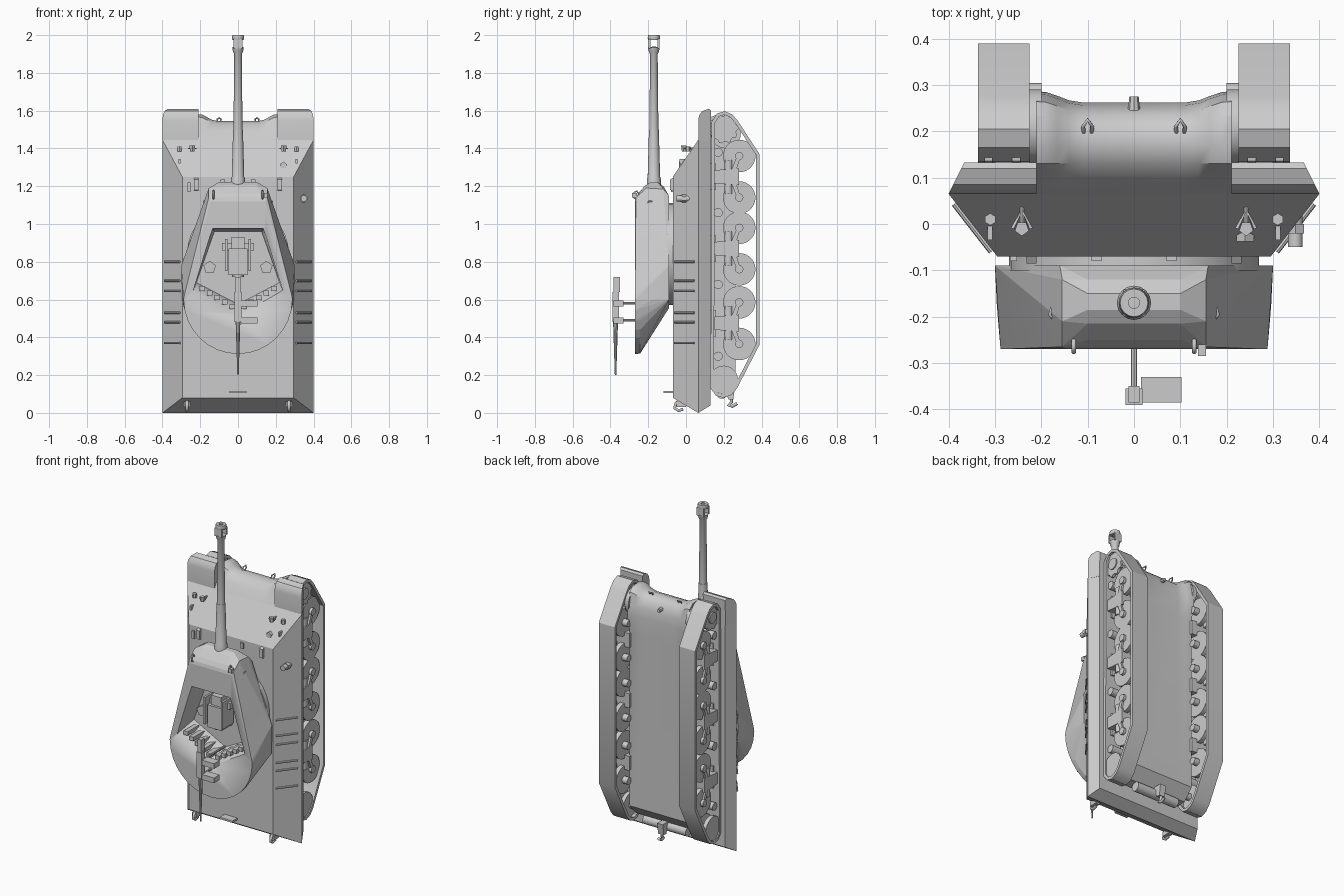
import bpy, bmesh, math
from mathutils import Vector, Matrix

if "Cube" in bpy.data.objects:
    bpy.data.objects.remove(bpy.data.objects["Cube"])


def finish(name, bm, angle=32):
    bmesh.ops.recalc_face_normals(bm, faces=bm.faces)
    me = bpy.data.meshes.new(name)
    bm.to_mesh(me)
    bm.free()
    for p in me.polygons:
        p.use_smooth = True
    me.set_sharp_from_angle(angle=math.radians(angle))
    ob = bpy.data.objects.new(name, me)
    bpy.context.collection.objects.link(ob)
    return ob


def hull(name, pts, both=False, angle=5):
    """Convex solid; both=True adds the points mirrored in x."""
    bm = bmesh.new()
    for x, y, z in pts:
        bm.verts.new((x, y, z))
        if both and x:
            bm.verts.new((-x, y, z))
    bmesh.ops.convex_hull(bm, input=bm.verts[:])
    bmesh.ops.dissolve_limit(bm, angle_limit=0.01, verts=bm.verts[:], edges=bm.edges[:])
    return finish(name, bm, angle)


def box(name, x, y, z):
    return hull(name, [(a, b, c) for a in x for b in y for c in z])


def rod(name, a, b, r1, r2=None, n=16):
    """Cylinder or cone from point a to point b."""
    a, b = Vector(a), Vector(b)
    bm = bmesh.new()
    bmesh.ops.create_cone(bm, cap_ends=True, segments=n, radius1=r1,
                          radius2=r1 if r2 is None else r2, depth=(b - a).length)
    rot = (b - a).to_track_quat('Z', 'Y').to_matrix().to_4x4()
    bmesh.ops.transform(bm, matrix=Matrix.Translation((a + b) / 2) @ rot, verts=bm.verts)
    return finish(name, bm)


def loft(name, rings, closed=False, angle=32):
    """Skin equal-length rings of points; caps the ends unless closed."""
    bm = bmesh.new()
    vs = [[bm.verts.new(p) for p in r] for r in rings]
    n = len(vs[0])
    for A, B in zip(vs, vs[1:] + (vs[:1] if closed else [])):
        for i in range(n):
            bm.faces.new((A[i], A[(i + 1) % n], B[(i + 1) % n], B[i]))
    if not closed:
        bm.faces.new(vs[0])
        bm.faces.new(vs[-1])
    return finish(name, bm, angle)


def lathe_z(name, prof, y, n=16):
    """Revolve (radius, z) points about a vertical line at x=0."""
    bm = bmesh.new()
    vs = [bm.verts.new((r, y, z)) for r, z in prof]
    es = [bm.edges.new(e) for e in zip(vs, vs[1:])]
    bmesh.ops.spin(bm, geom=vs + es, cent=(0, y, 0), axis=(0, 0, 1), angle=2 * math.pi, steps=n)
    bmesh.ops.remove_doubles(bm, verts=bm.verts, dist=1e-5)
    return finish(name, bm)


def tube(name, pts, r):
    """Bent round bar through the points."""
    cu = bpy.data.curves.new(name, 'CURVE')
    cu.dimensions, cu.bevel_depth, cu.bevel_resolution, cu.use_fill_caps = '3D', r, 1, True
    sp = cu.splines.new('POLY')
    sp.points.add(len(pts) - 1)
    for p, c in zip(sp.points, pts):
        p.co = (*c, 1)
    bpy.context.collection.objects.link(bpy.data.objects.new(name, cu))


def belt(name, outline, t, x0, x1):
    """Closed clockwise band in (y, z), thickened inwards by t."""
    pts = [Vector(p) for p in outline]
    inner = []
    for i, p in enumerate(pts):
        d1, d2 = (p - pts[i - 1]).normalized(), (pts[(i + 1) % len(pts)] - p).normalized()
        n1 = Vector((d1.y, -d1.x))
        m = (n1 + Vector((d2.y, -d2.x))).normalized()
        inner.append(p + m * t / max(0.5, m.dot(n1)))
    return loft(name, [[(x, *p) for p in ring] for x, ring in
                       ((x0, pts), (x1, pts), (x1, inner), (x0, inner))], True)


# Hull: flared upper body, lower tub whose rounded nose swells at the final drives
hull("upper_hull", [(.295, -.07, .08), (.295, -.07, 1.25), (.4, .065, 0), (.4, .065, 1.445),
                    (.365, .13, .04), (.365, .13, 1.445)], True)
tub = [(.05, .13), (.05, 1.42), (.065, 1.445), (.095, 1.495), (.13, 1.53), (.17, 1.545), (.21, 1.54),
       (.24, 1.515), (.256, 1.47), (.262, 1.41), (.262, 1.3), (.262, .2), (.2, .13)]
swell = [(.21, 1), (.19, .95), (.165, .6), (.14, .2), (.11, 0)]
rings = []
for x, t in [(-x, t) for x, t in swell] + swell[::-1]:
    rings.append([(x, y + t * .024 * (y > .2 and z > 1.4), z + t * .036 * (z > 1.49 and y > .11)) for y, z in tub])
loft("lower_hull", rings)
rod("turret_ring", (0, -.1, .84), (0, -.065, .84), .27, n=32)

# Turret: rounded mantlet front, sides widening rearward, disc-shaped bustle over a V rear wall
pts = [(.155, -.265, 1.14), (.155, -.21, 1.19), (.155, -.12, 1.185), (.16, -.09, 1.15), (.145, -.27, 1.12),
       (.3, -.09, .78), (.285, -.27, .62), (.296, -.175, .6), (.298, -.09, .6), (0, -.175, .462), (0, -.09, .555)]
pts += [(.1, y, z) for y, z in ((-.25, 1.165), (-.215, 1.205), (-.185, 1.222), (-.15, 1.222), (-.12, 1.2))]
for k in range(9):
    a = math.radians(k * 11.25)
    c, s = math.cos(a), math.sin(a)
    pts += [(.288 * c, -.27, .6 - .288 * s), (.286 * c, -.243, .6 - .286 * s)]
turret = hull("turret", pts, True)
cut = hull("recess_cutter", [(.135, -.3, .98), (.24, -.3, .64), (0, -.3, .5),
                             (.125, -.125, .96), (.22, -.125, .69), (0, -.125, .575)], True)
cut.hide_render = True
cut.hide_viewport = True
mod = turret.modifiers.new("open_top", 'BOOLEAN')
mod.operation, mod.solver, mod.object = 'DIFFERENCE', 'EXACT', cut

# Gun: tapered barrel and slotted muzzle brake
GY = -.17
lathe_z("gun_barrel", [(0, 1.18), (.037, 1.19), (.037, 1.24), (.033, 1.25), (.026, 1.5),
                       (.024, 1.5), (.02, 1.9), (.026, 1.91), (.031, 1.935), (.0, 1.94)], GY)
for s in (-1, 1):
    box("muzzle_brake_wall", (-.024, .024), (GY + s * .019, GY + s * .029), (1.93, 1.98))
lathe_z("muzzle_ring", [(.012, 1.975), (.03, 1.975), (.033, 1.985), (.03, 2.0), (.012, 2.0), (.012, 1.975)], GY)

# Breech and crew fittings inside the open turret
box("breech_block", (-.05, .05), (-.235, -.12), (.73, .87))
box("breech_bridge", (-.085, .085), (-.2, -.12), (.86, .9))
rod("breech_ring", (0, -.19, .72), (0, -.19, .8), .032, n=12)
box("breech_cradle", (-.035, .035), (-.22, -.12), (.87, .93))
for s in (-1, 1):
    box("breech_guard", (s * .055, s * .068), (-.25, -.14), (.75, .92))
    rod("crew_seat", (s * .15, -.15, .77), (s * .15, -.12, .77), .035, n=5)
    for k in range(5):
        x, z = s * (.03 + k * .04), .525 + k * .024
        box("ammunition_rack_slat", (x - .014, x + .014), (-.25, -.14), (z + .025, z + .05))

# Rear-facing machine gun on its mount
box("machine_gun_receiver", (-.018, .018), (-.39, -.355), (.48, .64))
box("machine_gun_grip", (-.012, .012), (-.385, -.35), (.64, .72))
rod("machine_gun_barrel", (0, -.373, .48), (0, -.373, .2), .013, .004, n=10)
for z in (.49, .58):
    rod("machine_gun_post", (0, -.36, z), (0, -.24 if z < .5 else -.13, z), .007, n=8)
    box("ammunition_box", (.015, .102), (-.385, -.33), (z - .018, z + .015))

track = [(.135, 1.54), (.165, 1.585), (.205, 1.597), (.245, 1.58), (.275, 1.545), (.389, 1.37),
         (.389, .36), (.27, .13), (.24, .095), (.2, .08), (.16, .09), (.13, .13)]
fender = [(.065, 1.44), (.065, 1.55), (.07, 1.575), (.085, 1.597), (.12, 1.61), (.133, 1.6), (.13, 1.44)]

for s in (-1, 1):
    # Rounded front fenders following the hull flare, and drive housings
    hull("front_fender", [(s * x, y, z) for y, z in fender for x in (.21, .4 - .5 * (y - .065))], angle=32)
    rod("final_drive_drum", (s * .2, .21, 1.48), (s * .226, .21, 1.48), .08, n=24)

    # Running gear
    belt("track", track, .018, s * .225, s * .337)
    for x in (.245, .305):
        teeth = []
        for k in range(40):
            a, r = k * math.pi / 20, .079 if k % 4 < 2 else .068
            teeth.append((.2 + r * math.cos(a), 1.505 + r * math.sin(a)))
        loft("drive_sprocket", [[(s * v, *p) for p in teeth] for v in (x, x + .018)])
        rod("idler_wheel", (s * x, .2, .175), (s * (x + .025), .2, .175), .075, n=24)
    rod("sprocket_axle", (s * .2, .2, 1.505), (s * .33, .2, 1.505), .035)
    rod("idler_axle", (s * .2, .2, .175), (s * .33, .2, .175), .022)
    for c in (1.25, .87, .475):
        # Bogie: bracket, spring and a pair of twin road wheels
        box("bogie_plate", (s * .2, s * .3), (.125, .16), (c - .07, c + .07))
        hull("bogie_bracket", [(s * x, y, c + h) for x in (.2, .325) for y, w in ((.15, .035), (.22, .03), (.28, .045))
                               for h in (-w, w)])
        rod("bogie_spring", (s * .3, .225, c - .09), (s * .3, .225, c + .09), .022)
        for w in (c - .11, c + .11):
            hull("bogie_arm", [(s * x, y, z) for x in (.312, .325)
                               for y, z in ((.225, c), (.255, c), (.27, w), (.29, w))])
            for x in (.235, .285):
                rod("road_wheel", (s * x, .282, w), (s * (x + .028), .282, w), .086, n=28)
            rod("wheel_hub", (s * .2, .282, w), (s * .33, .282, w), .022, n=12)
    for z in (1.06, .68, .3, 1.38):
        rod("return_roller", (s * .2, .17, z), (s * .32, .17, z), .024)

    # Handrails lying on the sloped hull sides
    for z in (.8, .7, .645, .53, .48, .37):
        rod("side_rail", (s * .308, -.06, z), (s * .388, .043, z), .006, n=8)

    # Glacis lamps, periscopes and brackets
    rod("headlamp", (s * .242, -.01, 1.385), (s * .242, -.01, 1.415), .012, .016, n=5)
    rod("headlamp_stem", (s * .242, -.01, 1.4), (s * .242, .05, 1.4), .005, n=6)
    tube("headlamp_bracket", [(s * x, y, 1.4) for x, y in ((.222, -.01), (.242, .03), (.262, -.01))], .004)
    box("marker_lamp", (s * .305, s * .316), (-.035, .01), (1.32, 1.345))
    hull("periscope", [(s * x, y, z) for x in (.21, .232) for y, z in
                       ((-.085, 1.18), (-.06, 1.175), (-.06, 1.25), (-.085, 1.235))])
    box("hinge_block", (s * .07, s * .092), (-.08, -.06), (1.2, 1.235))
    rod("fender_bracket", (s * .31, .01, 1.385), (s * .31, .01, 1.41), .013, n=6)

    # Nose and rear towing eyes
    tube("nose_tow_eye", [(s * .1 + x, y, z) for x, y, z in ((-.008, .195, 1.535), (-.01, .21, 1.555), (0, .225, 1.562),
                                                             (.01, .21, 1.555), (.008, .195, 1.535))], .0045)
    tube("rear_tow_hook", [(s * .27, y, z) for y, z in ((-.03, .07), (-.055, .05), (-.06, .025), (-.04, .012),
                                                        (-.015, .02))], .009)
    box("rear_hook_base", (s * .255, s * .285), (-.05, 0), (.03, .06))

    # Turret lifting loops
    tube("side_lifting_loop", [(s * x, y, z) for x, y, z in ((.155, -.17, 1.1), (.175, -.175, 1.12), (.182, -.195, 1.12),
                                                             (.17, -.21, 1.11), (.15, -.21, 1.1))], .004)
    tube("roof_lifting_loop", [(s * .13, y, z) for y, z in ((-.245, 1.15), (-.26, 1.175), (-.277, 1.165),
                                                            (-.277, 1.14), (-.26, 1.13))], .005)

# Single fittings: side port, sight, deck step, pintle, exhaust
rod("side_port_tube", (.348, -.05, 1.135), (.348, .025, 1.135), .016)
rod("side_port_flange", (.348, -.02, 1.135), (.348, .0, 1.135), .022, n=6)
box("gun_sight", (.138, .155), (-.285, -.26), (1.14, 1.165))
box("stowage_block", (-.268, -.252), (-.08, -.06), (1.17, 1.22))
rod("filler_cap", (.24, -.038, 1.31), (.24, .01, 1.31), .02, n=5)
box("deck_step", (-.045, .045), (-.12, -.06), (.105, .117))
rod("nose_stud", (0, .275, 1.49), (0, .24, 1.49), .01, .014, n=8)
rod("exhaust_silencer", (-.15, .19, .105), (.15, .19, .105), .03)
hull("pintle_base", [(x, y, z) for x in (-.02, .02) for y, z in ((.2, .14), (.26, .14), (.225, .07), (.25, .07))])
tube("pintle_hook", [(0, .24, .08), (0, .24, .055), (0, .225, .04), (0, .245, .035), (0, .27, .05)], .01)
